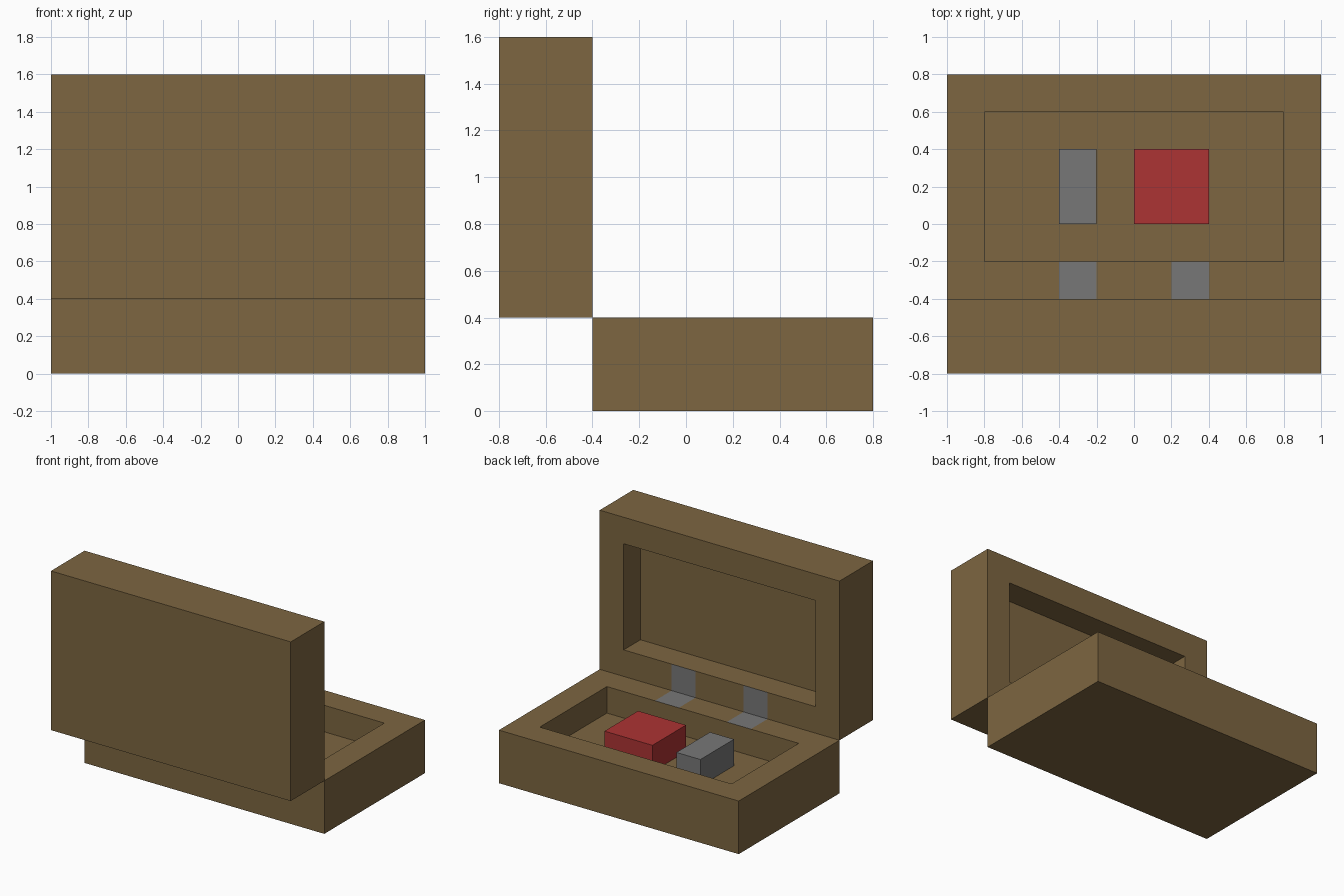
import bpy
import bmesh
from mathutils import Matrix, Vector

default = bpy.data.objects.get("Cube")
if default:
    bpy.data.objects.remove(default, do_unlink=True)


def material(name, srgb):
    color = [((c / 255 + 0.055) / 1.055) ** 2.4 for c in srgb] + [1.0]
    mat = bpy.data.materials.new(name)
    mat.use_nodes = True
    mat.diffuse_color = color
    mat.node_tree.nodes["Principled BSDF"].inputs["Base Color"].default_value = color
    return mat


wood = material("brown wood", (125, 102, 65))
metal = material("grey metal", (119, 119, 119))
red = material("red cloth", (172, 51, 51))


def block(bm, low, high):
    """Add a box spanning two opposite corners."""
    low, high = Vector(low), Vector(high)
    place = Matrix.Translation((low + high) / 2) @ Matrix.Diagonal((high - low).to_4d())
    bmesh.ops.create_cube(bm, size=1, matrix=place)


def finish(name, bm, mats):
    bm.normal_update()
    mesh = bpy.data.meshes.new(name)
    bm.to_mesh(mesh)
    bm.free()
    for mat in mats:
        mesh.materials.append(mat)
    obj = bpy.data.objects.new(name, mesh)
    bpy.context.collection.objects.link(obj)


def tray(name, matrix):
    """Hollowed half of the case; its hinge edge lies on the local x axis."""
    bm = bmesh.new()
    block(bm, (-1, 0, -0.4), (1, 1.2, 0))
    bm.normal_update()

    # Rim and recess
    top = max(bm.faces, key=lambda f: f.calc_center_median().z)
    bmesh.ops.inset_region(bm, faces=[top], thickness=0.2, use_even_offset=True)
    bm.normal_update()
    bmesh.ops.inset_individual(bm, faces=[top], thickness=0, depth=-0.2)
    bm.normal_update()

    # Hinge leaves, cut into the rim beside the hinge edge
    def hinge_rim():
        return [f for f in bm.faces if f.normal.z > 0.9
                and f.calc_center_median().z > -0.01
                and f.calc_center_median().y < 0.2]

    for x in (-0.4, -0.2, 0.2, 0.4):
        faces = hinge_rim()
        edges = {e for f in faces for e in f.edges}
        verts = {v for f in faces for v in f.verts}
        bmesh.ops.bisect_plane(bm, geom=faces + list(edges) + list(verts),
                               plane_co=(x, 0, 0), plane_no=(1, 0, 0))
        bm.normal_update()
    for f in hinge_rim():
        if 0.2 < abs(f.calc_center_median().x) < 0.4:
            f.material_index = 1

    bm.transform(matrix)
    finish(name, bm, [wood, metal])


def item(name, low, high, mat):
    bm = bmesh.new()
    block(bm, low, high)
    finish(name, bm, [mat])


# Case halves: the lid is the base swung open to stand upright
hinge_line = Matrix.Translation((0, -0.4, 0.4))
swing = Matrix(((-1, 0, 0, 0), (0, 0, 1, 0), (0, 1, 0, 0), (0, 0, 0, 1)))
tray("case_base", hinge_line)
tray("case_lid", hinge_line @ swing)

# Contents resting on the recess floor
item("red_block", (0, 0, 0.2), (0.4, 0.4, 0.4), red)
item("grey_block", (-0.4, 0, 0.2), (-0.2, 0.4, 0.4), metal)
